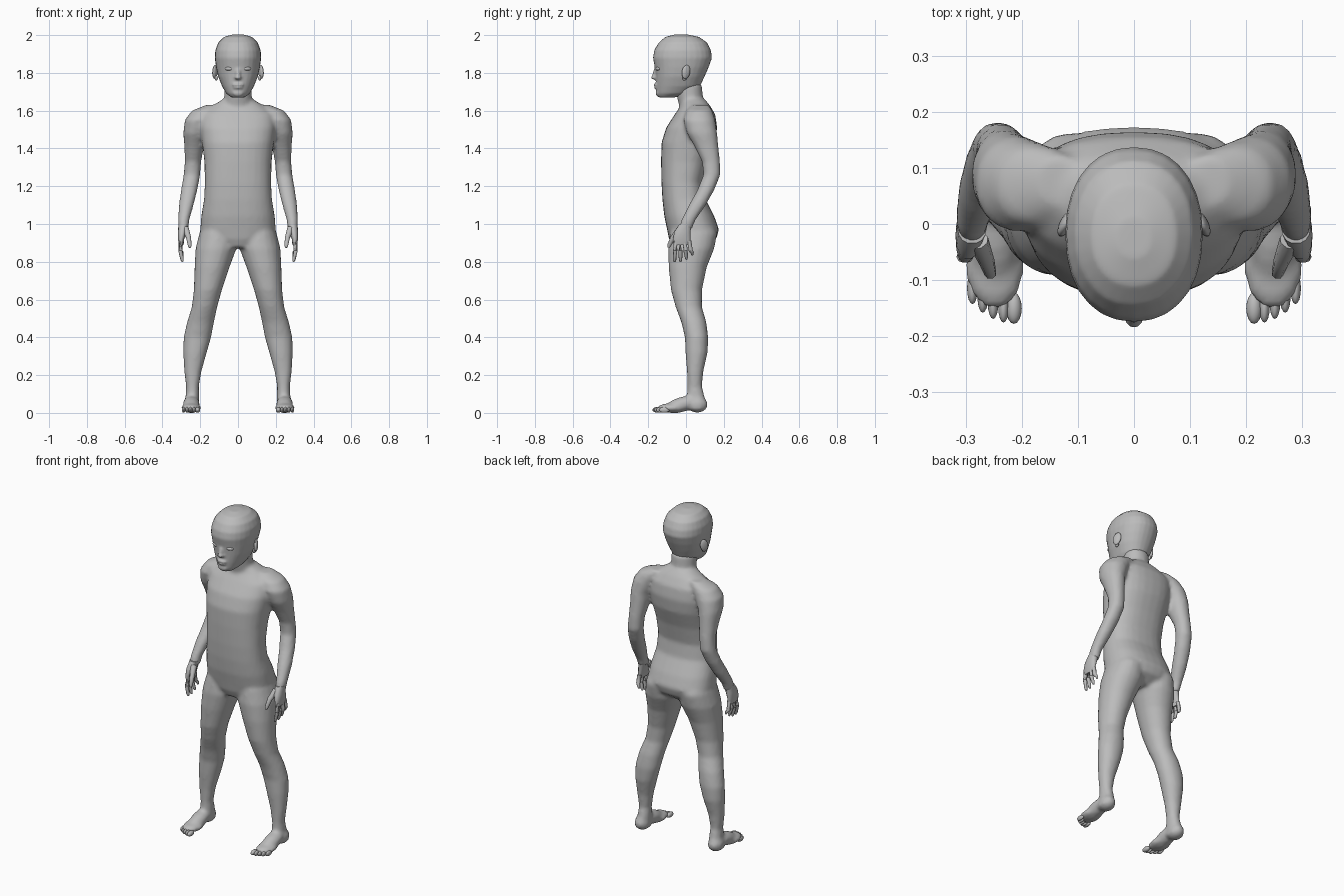
import bpy, math
from mathutils import Vector

cube = bpy.data.objects.get("Cube")
if cube:
    bpy.data.objects.remove(cube)

grey = bpy.data.materials.new("plain grey")
grey.use_nodes = True
grey.diffuse_color = (0.5, 0.5, 0.5, 1)
grey.node_tree.nodes["Principled BSDF"].inputs["Base Color"].default_value = (0.5, 0.5, 0.5, 1)


def make(name, verts, faces):
    mesh = bpy.data.meshes.new(name)
    mesh.from_pydata(verts, [], faces)
    mesh.materials.append(grey)
    ob = bpy.data.objects.new(name, mesh)
    bpy.context.collection.objects.link(ob)
    return ob


def activate(obs):
    bpy.ops.object.select_all(action='DESELECT')
    for ob in obs:
        ob.select_set(True)
    bpy.context.view_layer.objects.active = obs[0]


def smooth(ob, angle=50):
    activate([ob])
    bpy.ops.object.shade_smooth_by_angle(angle=math.radians(angle))


def skin_rings(name, rings):
    n, k = len(rings[0]), len(rings)
    faces = [(r*n + i, r*n + (i+1) % n, (r+1)*n + (i+1) % n, (r+1)*n + i)
             for r in range(k-1) for i in range(n)]
    faces += [tuple(reversed(range(n))), tuple(range((k-1)*n, k*n))]
    return make(name, [v for ring in rings for v in ring], faces)


def power(c, p):
    return math.copysign(abs(c) ** (2/p), c)


def loft(name, sections, p=2.0, n=20, side=1):
    """Sections listed from bottom to top: x min, x max, y min, y max, z."""
    rings = []
    for x0, x1, y0, y1, z in sections:
        ring = []
        for i in range(n):
            a = side * math.tau * i / n
            ring.append((side * ((x0+x1)/2 + (x1-x0)/2 * power(math.cos(side*a), p)
                         if side == 1 else (x0+x1)/2 + (x1-x0)/2 * power(math.cos(a), p)),
                         (y0+y1)/2 + (y1-y0)/2 * power(math.sin(a) * side, p), z))
        rings.append(ring if side == 1 else ring[::-1])
    return skin_rings(name, rings)


def tube(name, points, radii, n=8):
    """Round tube through a few points."""
    pts = [Vector(q) for q in points]
    rings = []
    for i, q in enumerate(pts):
        d = pts[min(i+1, len(pts)-1)] - pts[max(i-1, 0)]
        rot = d.to_track_quat('Z', 'Y')
        rings.append([q + rot @ Vector((radii[i]*math.cos(math.tau*j/n),
                                        radii[i]*math.sin(math.tau*j/n), 0)) for j in range(n)])
    return skin_rings(name, rings)


def ball(name, loc, scale, rot=(0, 0, 0)):
    bpy.ops.mesh.primitive_uv_sphere_add(segments=16, ring_count=10, location=loc, rotation=rot)
    ob = bpy.context.object
    ob.name = name
    ob.scale = scale
    ob.data.materials.append(grey)
    return ob


def fuse(name, obs, voxel, rounds):
    """Melt overlapping parts into one continuous surface."""
    activate(obs)
    bpy.ops.object.transform_apply(location=True, rotation=True, scale=True)
    bpy.ops.object.join()
    ob = bpy.context.object
    ob.name = name
    mod = ob.modifiers.new("remesh", 'REMESH')
    mod.mode, mod.voxel_size = 'VOXEL', voxel
    soft = ob.modifiers.new("soften", 'SMOOTH')
    soft.factor, soft.iterations = 0.5, rounds
    bpy.ops.object.modifier_apply(modifier=mod.name)
    bpy.ops.object.modifier_apply(modifier=soft.name)
    if not ob.data.materials:
        ob.data.materials.append(grey)
    smooth(ob)


# Torso and neck
body = [loft("torso", [
    (-.09, .09, -.07, .10, .875), (-.17, .17, -.09, .16, .92), (-.2, .2, -.10, .175, .97),
    (-.195, .195, -.115, .15, 1.04), (-.18, .18, -.125, .105, 1.13), (-.175, .175, -.13, .095, 1.22),
    (-.178, .178, -.132, .12, 1.33), (-.19, .19, -.13, .155, 1.43), (-.2, .2, -.105, .165, 1.51),
    (-.195, .195, -.06, .155, 1.58), (-.13, .13, -.025, .125, 1.63), (-.08, .08, -.02, .10, 1.66)], 2.4, 28),
    loft("neck", [(-.09, .09, -.03, .11, 1.6), (-.073, .073, -.045, .09, 1.66),
                  (-.072, .072, -.06, .085, 1.74)])]

for s, side in ((1, "left"), (-1, "right")):
    # Leg, from ankle to hip
    body.append(loft(side + "_leg", [
        (.205, .29, .0, .11, .02), (.205, .278, .005, .10, .08), (.207, .275, .008, .085, .14),
        (.193, .285, .005, .092, .22), (.165, .29, -.003, .115, .32), (.142, .288, -.006, .118, .4),
        (.127, .27, -.025, .108, .48), (.11, .245, -.055, .085, .56), (.085, .234, -.08, .085, .65),
        (.045, .23, -.092, .11, .77), (.008, .225, -.095, .15, .87), (.01, .205, -.085, .165, .95),
        (.04, .18, -.06, .13, 1.02)], 2.1, 20, s))
    # Arm, from wrist to shoulder
    body.append(loft(side + "_arm", [
        (.262, .315, -.04, .03, .97), (.258, .318, -.025, .05, 1.02), (.235, .313, .015, .105, 1.1),
        (.215, .302, .06, .15, 1.18), (.2, .288, .092, .182, 1.26), (.195, .282, .085, .18, 1.33),
        (.18, .284, .045, .172, 1.41), (.165, .29, .005, .165, 1.48), (.13, .282, -.015, .155, 1.55),
        (.1, .245, .0, .14, 1.6), (.08, .17, .03, .12, 1.63)], 2.1, 20, s))
    # Foot
    body.append(ball(side + "_heel", (s*.247, .06, .045), (.045, .055, .045)))
    body.append(ball(side + "_instep", (s*.247, -.02, .045), (.045, .10, .04), (.28, 0, 0)))
    body.append(ball(side + "_sole", (s*.248, -.075, .026), (.054, .08, .025)))
    for i in range(5):
        x = .214 + i*.0185
        toe = ball(side + "_toe", (s*x, -.15 + i*i*.0022, .016),
                   (.014 if i == 0 else .0095, .028, .015))
        smooth(toe)

    # Hand: flat palm, four fingers and a thumb
    palm = loft(side + "_palm", [
        (.288, .312, -.068, .022, .89), (.285, .318, -.07, .025, .92),
        (.272, .318, -.062, .025, .96), (.262, .315, -.035, .03, 1.0)], 2.3, 14, s)
    smooth(palm)
    for i in range(4):
        y, tip = -.055 + i*.024, -.06 + i*.031
        low = .80 + (.0, .0, .012, .035)[i]
        finger = tube(side + "_finger", [(s*.302, y, .91), (s*.305, (y+tip)/2, .86),
                                         (s*.296, tip, low + .012), (s*.292, tip, low)],
                      [.012, .0115, .009, .005])
        smooth(finger)
    thumb = tube(side + "_thumb", [(s*.278, -.03, .975), (s*.262, -.068, .93),
                                   (s*.256, -.088, .89), (s*.254, -.092, .875)],
                 [.019, .014, .011, .006])
    smooth(thumb)

fuse("body", body, .011, 5)

# Head: skull, face and jaw
head = [loft("head", [
    (-.035, .035, -.145, -.06, 1.67), (-.062, .062, -.155, .02, 1.69), (-.085, .085, -.158, .075, 1.73),
    (-.105, .105, -.16, .098, 1.78), (-.116, .116, -.165, .12, 1.83), (-.123, .123, -.175, .138, 1.88),
    (-.12, .12, -.168, .132, 1.92), (-.105, .105, -.145, .112, 1.96), (-.075, .075, -.11, .07, 1.99),
    (-.03, .03, -.06, .01, 2.003)], 2.2, 28),
    ball("nose_bridge", (0, -.16, 1.8), (.014, .016, .035), (-.2, 0, 0)),
    ball("nose_tip", (0, -.17, 1.776), (.017, .016, .012)),
    ball("upper_lip", (0, -.158, 1.737), (.03, .014, .008)),
    ball("lower_lip", (0, -.156, 1.722), (.025, .014, .008)),
    ball("chin", (0, -.147, 1.693), (.03, .014, .018))]
fuse("head", head, .007, 3)

for s, side in ((1, "left"), (-1, "right")):
    # Closed lids and ears
    smooth(ball(side + "_eye", (s*.046, -.146, 1.822), (.024, .014, .011), (0, 0, s*.25)))
    smooth(ball(side + "_ear", (s*.122, .0, 1.805), (.011, .024, .037), (-.2, 0, s*.45)))
    smooth(ball(side + "_ear_lobe", (s*.115, -.008, 1.773), (.008, .012, .014)))
